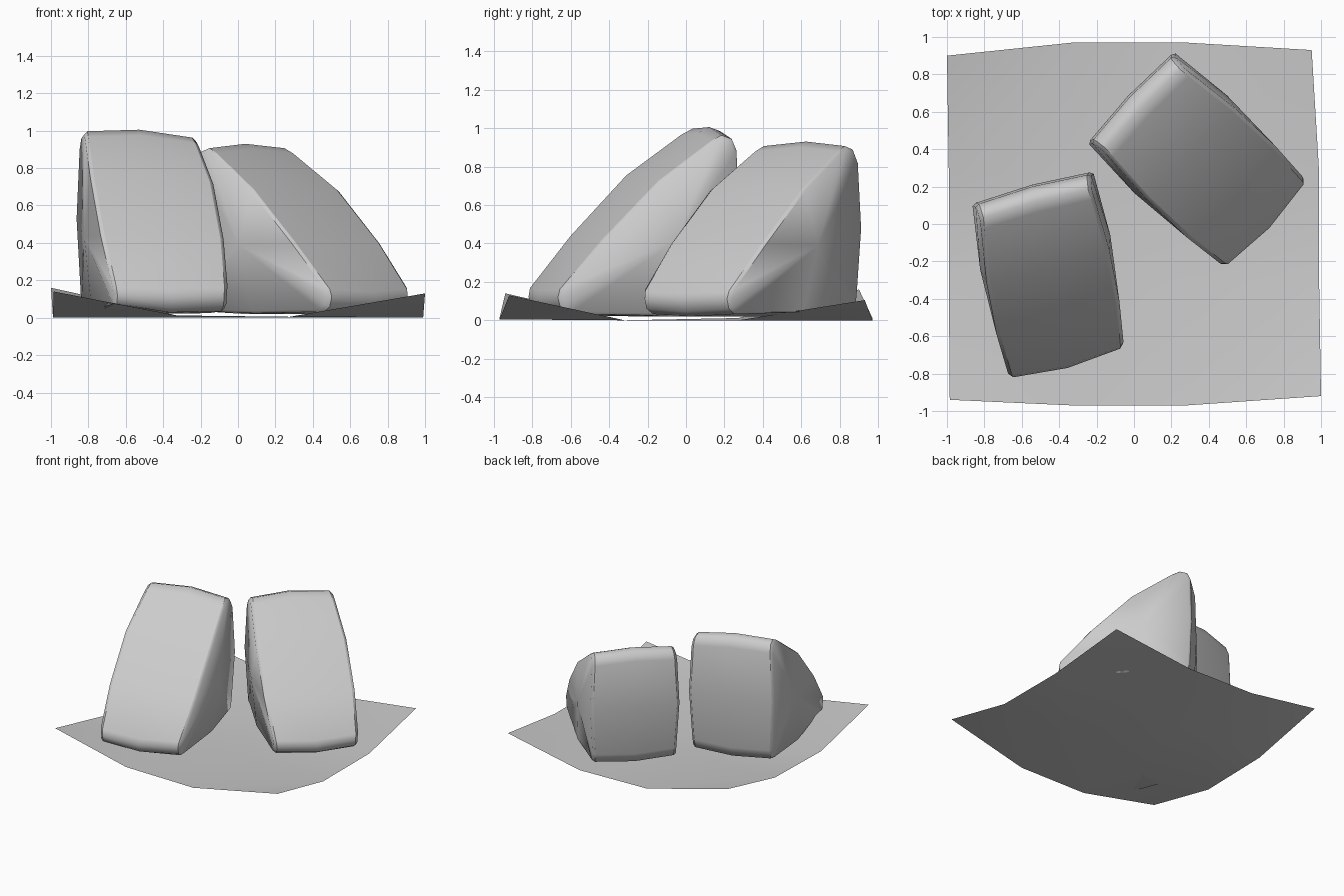
import bpy, bmesh
from math import sin, cos, radians

if "Cube" in bpy.data.objects:
    bpy.data.objects.remove(bpy.data.objects["Cube"])


def finish(name, bm, angle):
    me = bpy.data.meshes.new(name)
    bm.to_mesh(me)
    bm.free()
    ob = bpy.data.objects.new(name, me)
    bpy.context.collection.objects.link(ob)
    bpy.ops.object.select_all(action='DESELECT')
    ob.select_set(True)
    bpy.context.view_layer.objects.active = ob
    bpy.ops.object.shade_smooth_by_angle(angle=radians(angle), keep_sharp_edges=True)
    return ob


# side profile: (distance from back, height 0..1, half width)
PROFILE = [(0.07, 0.035, 0.31), (0.025, 0.05, 0.315), (0.005, 0.12, 0.315),
           (-0.01, 0.52, 0.335), (0.0, 0.90, 0.32), (0.025, 0.96, 0.315),
           (0.08, 0.98, 0.31), (0.14, 0.95, 0.315), (0.44, 0.74, 0.34),
           (0.75, 0.43, 0.34), (0.98, 0.165, 0.32), (0.99, 0.12, 0.315),
           (0.975, 0.065, 0.315), (0.93, 0.035, 0.31), (0.45, 0.025, 0.335)]
CD, CZ = 0.36, 0.42


def wedge(name, back, w_angle, d_angle, depth, height, tilt):
    bm = bmesh.new()
    wa, da = radians(w_angle), radians(d_angle)

    def vert(w, d, z):
        d *= depth
        x = back[0] + w * cos(wa) + d * sin(da)
        y = back[1] + w * sin(wa) - d * cos(da)
        # rest just above the lifted sheet corners
        floor = 0.02 + 0.14 * max(0, (abs(x) - .3) / .69) * max(0, (abs(y) - .3) / .65)
        return bm.verts.new((x, y, max(z * height - tilt * w * z, floor)))

    # rings across the width: (side, edge inset, profile scale)
    rings = []
    for side, inset, k in [(-1, 0, .965), (-1, .02, 1), (0, 0, 1.045),
                           (1, .02, 1), (1, 0, .965)]:
        rings.append([vert(side * (h - inset), CD + (d - CD) * k, CZ + (z - CZ) * k)
                      for d, z, h in PROFILE])
    n = len(PROFILE)
    for a, b in zip(rings, rings[1:]):
        for i in range(n):
            j = (i + 1) % n
            bm.faces.new((a[i], a[j], b[j], b[i]))
    # gently bulging side panels
    for ring, s in ((rings[0], -1), (rings[-1], 1)):
        c = vert(s * 0.36, CD, CZ)
        for i in range(n):
            bm.faces.new((ring[i], ring[(i + 1) % n], c))
    # crisp side seams
    for ring in (rings[1], rings[3]):
        for i in range(n):
            bm.edges.get((ring[i], ring[(i + 1) % n])).smooth = False
    bmesh.ops.recalc_face_normals(bm, faces=bm.faces)
    return finish(name, bm, 60)


# sheet with lifted corners
bm = bmesh.new()
corner = {(-1, -1): (-.985, -.94, .14), (1, -1): (1, -.92, .13),
          (-1, 1): (-1, .9, .16), (1, 1): (.95, .93, .105)}
steps = [-1, -.33, .28, 1]
grid = [[bm.verts.new(corner.get((u, v), (u * .99, v * .97, 0))) for u in steps]
        for v in steps]
for r, q in zip(grid, grid[1:]):
    for i in range(3):
        bm.faces.new((r[i], r[i + 1], q[i + 1], q[i]))
# soft rise along the edges
for r, c, z in ((0, 1, .012), (2, 0, .012), (3, 1, .012), (0, 2, .005)):
    grid[r][c].co.z = z
finish("ground_sheet", bm, 40)

# two leaning wedge cushions
wedge("left_wedge", (-.54, .185), 15, 11, .955, 1.0, .06)
wedge("right_wedge", (-.01, .67), 46.5, 46.8, 0.99, .925, 0.0)
